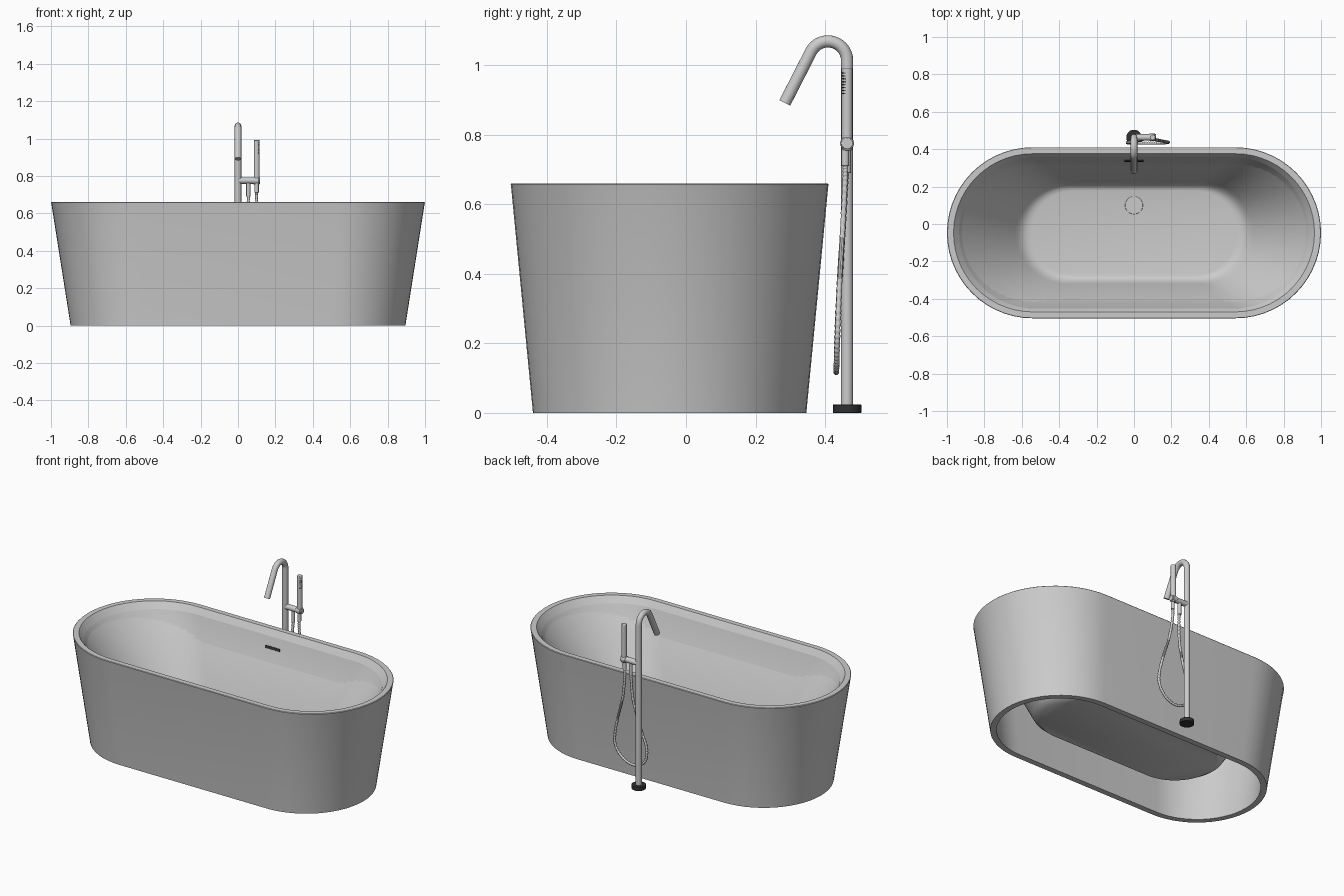
import bpy, bmesh, math
from mathutils import Vector

if "Cube" in bpy.data.objects:
    bpy.data.objects.remove(bpy.data.objects["Cube"])

TUB_Y = -0.047    # centre line of the tub
POLE_Y = 0.463    # centre line of the tap

dark = bpy.data.materials.new("dark_metal")
dark.diffuse_color = (0.03, 0.03, 0.03, 1)
dark.use_nodes = True
dark.node_tree.nodes["Principled BSDF"].inputs["Base Color"].default_value = dark.diffuse_color


def smooth(ob, angle=35):
    bpy.ops.object.select_all(action='DESELECT')
    ob.select_set(True)
    bpy.context.view_layer.objects.active = ob
    bpy.ops.object.shade_smooth_by_angle(angle=math.radians(angle))
    return ob


def from_bmesh(name, bm):
    bmesh.ops.recalc_face_normals(bm, faces=bm.faces)
    me = bpy.data.meshes.new(name)
    bm.to_mesh(me)
    bm.free()
    ob = bpy.data.objects.new(name, me)
    bpy.context.collection.objects.link(ob)
    return smooth(ob)


def stadium(hx, hy, z, n=28):
    """Outline with straight sides and half-round ends."""
    pts = []
    for side in (1, -1):
        for i in range(n + 1):
            a = -math.pi / 2 + math.pi * i / n
            pts.append((side * (hx - hy + hy * math.cos(a)), TUB_Y + side * hy * math.sin(a), z))
    return pts


def cylinder(name, a, b, r, sides=32, bevel=0.0, mat=None):
    a, b = Vector(a), Vector(b)
    bpy.ops.mesh.primitive_cylinder_add(vertices=sides, radius=r, depth=(b - a).length, location=(a + b) / 2)
    ob = bpy.context.object
    ob.name = name
    ob.rotation_euler = (b - a).to_track_quat('Z', 'Y').to_euler()
    if bevel:
        m = ob.modifiers.new("edge", 'BEVEL')
        m.width, m.segments = bevel, 2
    if mat:
        ob.data.materials.append(mat)
    return smooth(ob)


def tube(name, pts, r, radii=None, res=6):
    cu = bpy.data.curves.new(name, 'CURVE')
    cu.dimensions = '3D'
    cu.bevel_depth, cu.bevel_resolution, cu.use_fill_caps = r, res, True
    sp = cu.splines.new('POLY')
    sp.points.add(len(pts) - 1)
    for i, p in enumerate(pts):
        sp.points[i].co = (*p, 1)
        sp.points[i].radius = radii[i] if radii else 1
    ob = bpy.data.objects.new(name, cu)
    bpy.context.collection.objects.link(ob)
    bpy.ops.object.select_all(action='DESELECT')
    ob.select_set(True)
    bpy.context.view_layer.objects.active = ob
    bpy.ops.object.convert(target='MESH')
    return smooth(bpy.context.object)


# Bathtub: one closed loft from basin underside, round the shell, to basin floor
sections = [
    (0.58, 0.24, 0.125), (0.62, 0.265, 0.15), (0.935, 0.405, 0.62),
    (0.860, 0.357, 0.0), (0.895, 0.393, 0.0), (0.998, 0.456, 0.652),
    (1.0, 0.457, 0.657), (0.997, 0.455, 0.66), (0.965, 0.423, 0.66),
    (0.962, 0.420, 0.657), (0.635, 0.272, 0.195), (0.615, 0.262, 0.170),
    (0.595, 0.250, 0.153), (0.575, 0.240, 0.144), (0.55, 0.225, 0.14),
]
bm = bmesh.new()
rings = [[bm.verts.new(p) for p in stadium(*s)] for s in sections]
for lo, hi in zip(rings, rings[1:]):
    for i in range(len(lo)):
        j = (i + 1) % len(lo)
        bm.faces.new((lo[i], lo[j], hi[j], hi[i]))
bm.faces.new(rings[0])
bm.faces.new(rings[-1])
from_bmesh("bathtub", bm)

# Drain cover and overflow slot
cylinder("drain_cover", (0, 0.1, 0.138), (0, 0.1, 0.146), 0.048, 48, 0.002)
bpy.ops.mesh.primitive_cube_add(size=1, location=(0, 0.338, 0.56))
slot = bpy.context.object
slot.name = "overflow_slot"
slot.scale = (0.1, 0.006, 0.016)
slot.rotation_euler = (-math.atan2(0.148, 0.462), 0, 0)
slot.data.materials.append(dark)

# Tap base, pole and bent spout
cylinder("tap_base", (0, POLE_Y, 0), (0, POLE_Y, 0.024), 0.041, 40, 0.002, dark)
path = [(0, POLE_Y, 0.02)]
for i in range(19):
    a = math.radians(153) * i / 18
    path.append((0, POLE_Y - 0.055 + 0.055 * math.cos(a), 1.013 + 0.055 * math.sin(a)))
path.append((0, 0.284, 0.891))
tube("tap_pole_and_spout", path, 0.0175)

# Mixer arm, hand shower holder and handset
cylinder("mixer_arm", (0, POLE_Y, 0.775), (0.118, POLE_Y, 0.775), 0.017, 32, 0.002)
cylinder("mixer_collar", (0.082, POLE_Y, 0.775), (0.112, POLE_Y, 0.775), 0.02, 32, 0.002)
cylinder("hand_shower", (0.1, POLE_Y, 0.755), (0.1, POLE_Y, 0.992), 0.0155, 32, 0.003)

# Spray nozzles on the handset
for row in range(8):
    for col in (-1, 0, 1):
        a = math.radians(-40 + 18 * col)
        d = Vector((math.cos(a), math.sin(a), 0))
        p = Vector((0.1, POLE_Y, 0.918 + 0.0085 * row))
        cylinder("spray_nozzle", p + d * 0.014, p + d * 0.0168, 0.0018, 8, mat=dark)

# Hose connectors
for x, y, top, low in ((0.055, POLE_Y, 0.77, 0.69), (0.1, 0.458, 0.76, 0.71)):
    cylinder("hose_connector", (x, y, top), (x, y, low), 0.011, 24, 0.001)

# Ribbed hose hanging in a loop
ctrl = [Vector(c) for c in (
    (0.055, 0.462, 0.72), (0.055, 0.459, 0.66), (0.045, 0.451, 0.52), (0.005, 0.441, 0.37),
    (-0.035, 0.435, 0.24), (-0.015, 0.433, 0.15), (0.06, 0.432, 0.117), (0.14, 0.433, 0.15),
    (0.183, 0.436, 0.23), (0.165, 0.441, 0.36), (0.12, 0.450, 0.52), (0.1, 0.457, 0.66), (0.1, 0.458, 0.73))]
ctrl = [2 * ctrl[0] - ctrl[1]] + ctrl + [2 * ctrl[-1] - ctrl[-2]]
hose = []
STEPS = 26
for k in range(1, len(ctrl) - 2):
    p0, p1, p2, p3 = ctrl[k - 1:k + 3]
    for s in range(STEPS):
        t = s / STEPS
        hose.append(0.5 * (2 * p1 + (p2 - p0) * t + (2 * p0 - 5 * p1 + 4 * p2 - p3) * t * t
                           + (3 * p1 - p0 - 3 * p2 + p3) * t ** 3))
radii = [(0.82, 1.0, 1.0, 0.82)[i % 4] for i in range(len(hose))]
tube("shower_hose", hose, 0.0085, radii, 3)
